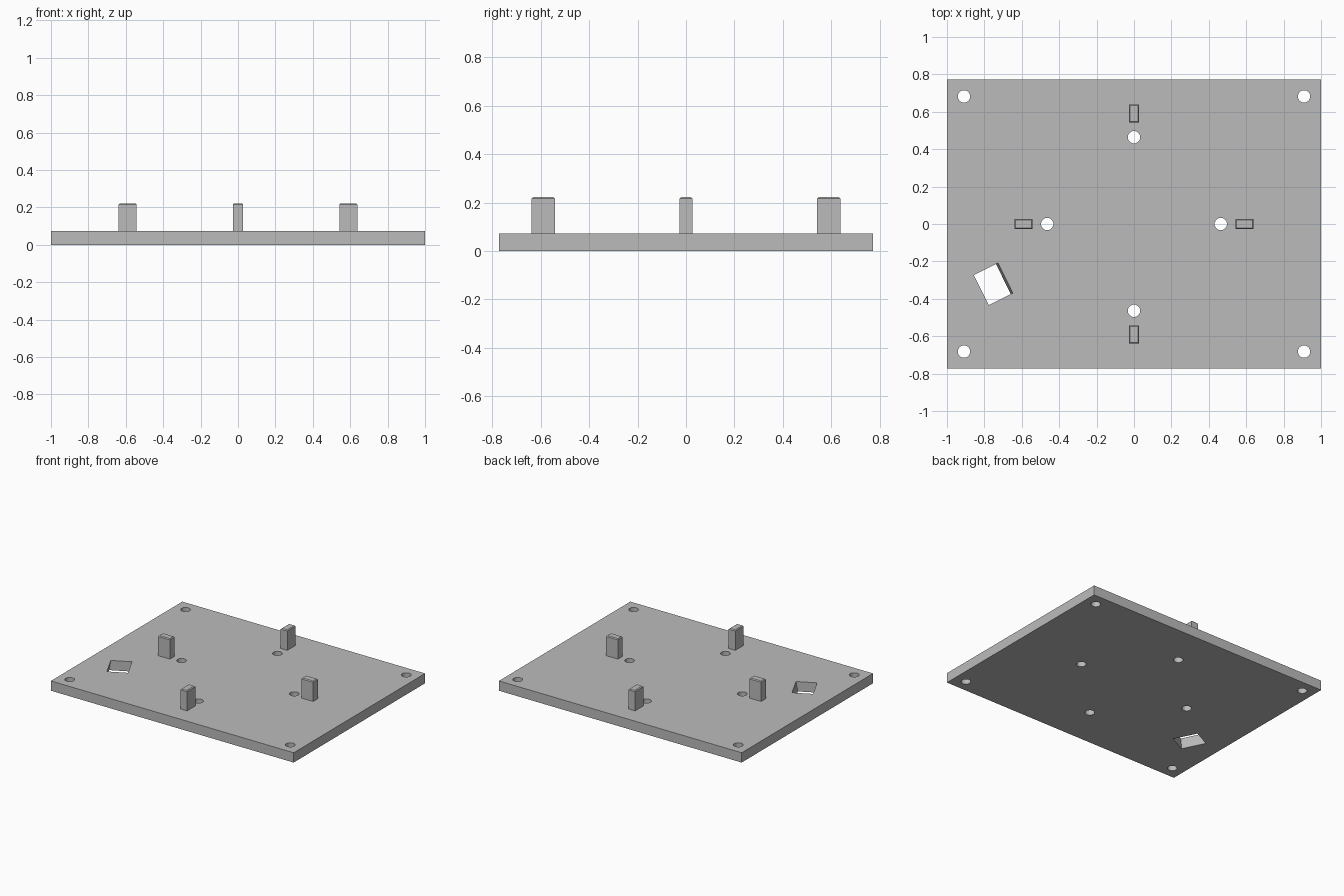
import bpy
import bmesh
from math import radians
from mathutils import Matrix, Vector

cube = bpy.data.objects.get("Cube")
if cube:
    bpy.data.objects.remove(cube, do_unlink=True)

HALF_X, HALF_Y = 1.0, 0.773
PLATE_H, PEG_TOP = 0.073, 0.222

grey = bpy.data.materials.new("plain grey")
grey.use_nodes = True
colour = (0.5, 0.5, 0.5, 1)
grey.diffuse_color = colour
grey.node_tree.nodes["Principled BSDF"].inputs["Base Color"].default_value = colour


def make_object(name, bm):
    mesh = bpy.data.meshes.new(name)
    bm.to_mesh(mesh)
    bm.free()
    mesh.materials.append(grey)
    obj = bpy.data.objects.new(name, mesh)
    bpy.context.collection.objects.link(obj)
    return obj


def box_mesh(size):
    bm = bmesh.new()
    bmesh.ops.create_cube(bm, size=1, matrix=Matrix.Diagonal((*size, 1)))
    return bm


def cut(target, cutter):
    mod = target.modifiers.new("cut", 'BOOLEAN')
    mod.operation = 'DIFFERENCE'
    mod.solver = 'EXACT'
    mod.object = cutter
    bpy.context.view_layer.objects.active = target
    bpy.ops.object.modifier_apply(modifier=mod.name)
    bpy.data.objects.remove(cutter, do_unlink=True)


# Base plate
bm = box_mesh((2 * HALF_X, 2 * HALF_Y, PLATE_H))
bmesh.ops.translate(bm, verts=bm.verts, vec=(0, 0, PLATE_H / 2))
plate = make_object("base_plate", bm)

# Round holes: four at the corners and four beside the pegs
hole_spots = [(sx * 0.909, sy * 0.682) for sx in (-1, 1) for sy in (-1, 1)]
hole_spots += [(0.464, 0), (-0.464, 0), (0, 0.464), (0, -0.464)]
bm = bmesh.new()
for x, y in hole_spots:
    bmesh.ops.create_cone(bm, cap_ends=True, segments=32, radius1=0.033, radius2=0.033,
                          depth=0.2, matrix=Matrix.Translation((x, y, PLATE_H / 2)))
cut(plate, make_object("hole_cutter", bm))

# Turned, slightly leaning slot
bm = box_mesh((0.144, 0.179, 0.2))
for v in bm.verts:
    v.co.x += 0.165 * v.co.z
bmesh.ops.translate(bm, verts=bm.verts, vec=(-0.006, 0, 0))
bmesh.ops.transform(bm, verts=bm.verts, matrix=Matrix.Translation((-0.752, -0.321, PLATE_H / 2))
                    @ Matrix.Rotation(radians(26.5), 4, 'Z'))
cut(plate, make_object("slot_cutter", bm))

# Upright pegs with finely chamfered tops, one on each side of the centre
peg_h = PEG_TOP - PLATE_H
for i, side in enumerate(("left", "back", "right", "front")):
    bm = box_mesh((0.097, 0.055, peg_h))
    top = [e for e in bm.edges if all(v.co.z > 0 for v in e.verts)]
    bmesh.ops.bevel(bm, geom=top, offset=0.006, segments=1, affect='EDGES')
    turn = Matrix.Rotation(radians(90 * i), 4, 'Z')
    place = Matrix.Translation(Vector((0.59, 0, PLATE_H + peg_h / 2)))
    bmesh.ops.transform(bm, verts=bm.verts, matrix=turn @ place)
    make_object(side + "_peg", bm)
